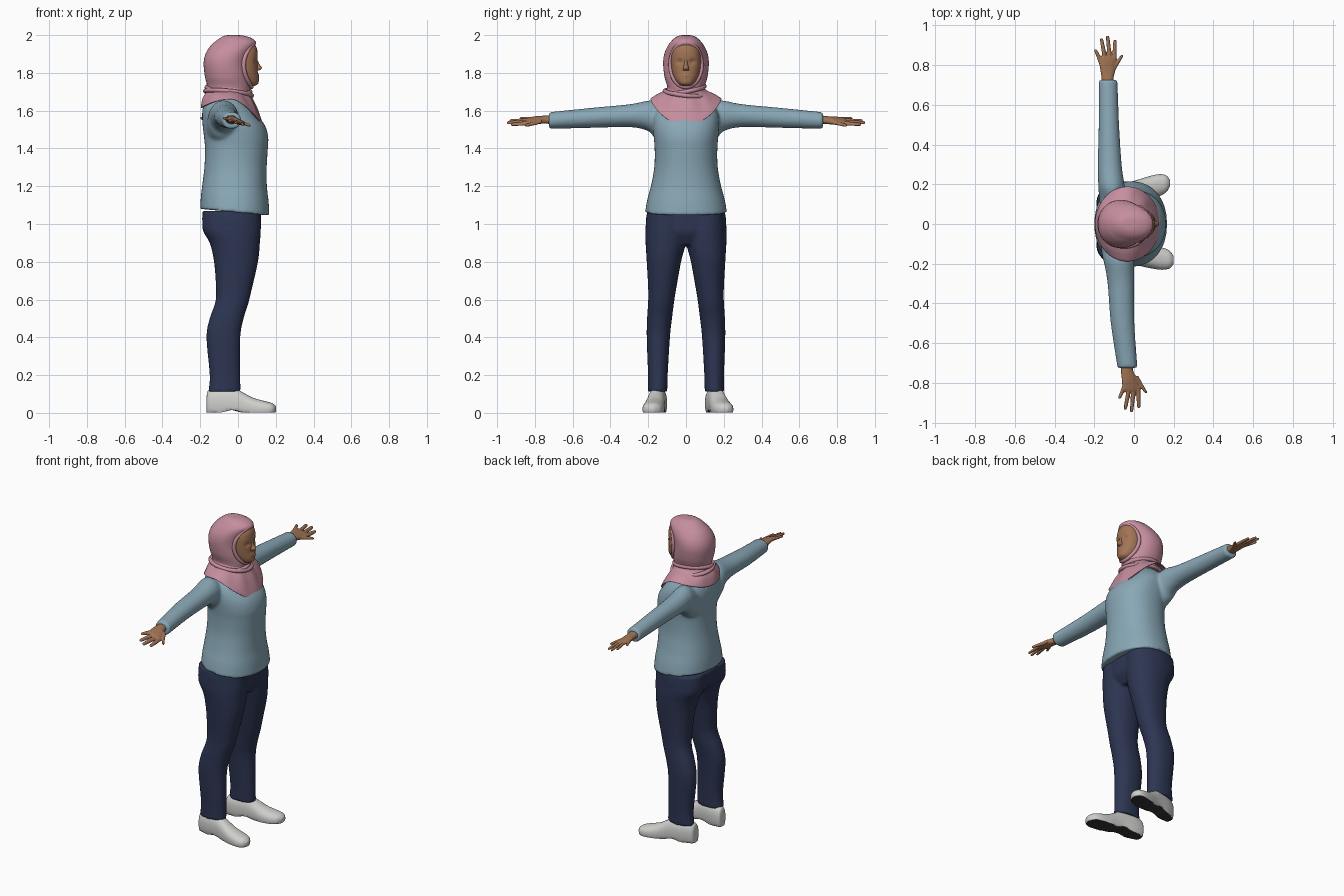
import bpy, bmesh, math
from mathutils import Vector

if "Cube" in bpy.data.objects:
    bpy.data.objects.remove(bpy.data.objects["Cube"])

def mat(name, c):
    m = bpy.data.materials.new(name)
    m.diffuse_color = (*c, 1)
    m.use_nodes = True
    m.node_tree.nodes["Principled BSDF"].inputs["Base Color"].default_value = m.diffuse_color
    return m

PINK = mat("rose cloth", (0.56, 0.27, 0.34))
BLUE = mat("pale blue knit", (0.25, 0.39, 0.47))
NAVY = mat("navy denim", (0.026, 0.036, 0.085))
SKIN = mat("brown skin", (0.36, 0.175, 0.09))
WHITE = mat("off white leather", (0.62, 0.62, 0.60))
SOLE = mat("dark sole", (0.035, 0.033, 0.033))

def spline(rows, n):
    """Smoothly interpolate rows of numbers."""
    out = []
    for i in range(len(rows) - 1):
        p0, p1, p2, p3 = (rows[max(0, min(len(rows) - 1, i + k))] for k in (-1, 0, 1, 2))
        for j in range(n):
            t = j / n
            out.append([0.5 * (2 * b + (c - a) * t + (2 * a - 5 * b + 4 * c - d) * t * t
                        + (3 * b - a - 3 * c + d) * t ** 3) for a, b, c, d in zip(p0, p1, p2, p3)])
    return out + [list(rows[-1])]

def loft(bm, axis, rows, segs=32, power=2.0, n=5, warp=None, caps=True):
    """Rows are (position, a0, a1, b0, b1): the bounds of each rounded section."""
    rings = []
    for t, a0, a1, b0, b1 in spline(rows, n):
        ring = []
        for k in range(segs):
            th = 2 * math.pi * k / segs
            c, s = math.cos(th), math.sin(th)
            a = (a0 + a1) / 2 + (a1 - a0) / 2 * math.copysign(abs(c) ** (2 / power), c)
            b = (b0 + b1) / 2 + (b1 - b0) / 2 * math.copysign(abs(s) ** (2 / power), s)
            v = Vector({'x': (t, a, b), 'y': (a, t, b), 'z': (a, b, t)}[axis])
            if warp:
                warp(v)
            ring.append(bm.verts.new(v))
        rings.append(ring)
    for r, q in zip(rings, rings[1:]):
        for k in range(segs):
            bm.faces.new((r[k], r[(k + 1) % segs], q[(k + 1) % segs], q[k]))
    if caps:
        bm.faces.new(rings[0])
        bm.faces.new(rings[-1])

def finish(name, bm, *mats, voxel=0, smooth=4):
    bmesh.ops.recalc_face_normals(bm, faces=bm.faces)
    me = bpy.data.meshes.new(name)
    bm.to_mesh(me)
    bm.free()
    ob = bpy.data.objects.new(name, me)
    bpy.context.collection.objects.link(ob)
    for m in mats:
        me.materials.append(m)
    me.shade_smooth()
    me.set_sharp_from_angle(angle=math.radians(50))
    if voxel:
        r = ob.modifiers.new("merge", 'REMESH')
        r.mode, r.voxel_size, r.use_smooth_shade = 'VOXEL', voxel, True
        s = ob.modifiers.new("soften", 'SMOOTH')
        s.factor, s.iterations = 0.5, smooth
    return ob

def sym(z, x0, x1, w):
    return (z, x0, x1, -w, w)

def clamp(t):
    return max(0.0, min(1.0, t))

# sweater: torso and two sleeves merged
def hem(v):
    v.z += 0.035 * clamp((1.2 - v.z) / 0.15) * clamp((0.165 - v.x) / 0.36)
bm = bmesh.new()
loft(bm, 'z', [sym(*r) for r in (
    (1.045, -.2, .167, .217), (1.12, -.197, .162, .205), (1.2, -.19, .153, .186),
    (1.3, -.178, .152, .168), (1.4, -.175, .158, .166), (1.46, -.18, .16, .171),
    (1.52, -.187, .144, .175), (1.58, -.19, .1, .172), (1.63, -.182, .06, .145),
    (1.68, -.15, .02, .09))], 48, 2.2, warp=hem)
for s, x in ((1, ((-.17, -.02), (-.178, -.04), (-.18, -.048), (-.182, -.062), (-.178, -.075), (-.178, -.083))),
             (-1, ((-.17, 0), (-.16, 0), (-.15, 0), (-.133, 0), (-.117, .002), (-.083, .018)))):
    z = ((.08, 1.40, 1.62), (.16, 1.45, 1.65), (.2, 1.492, 1.653), (.3, 1.513, 1.634), (.5, 1.509, 1.615), (.725, 1.503, 1.592))
    loft(bm, 'y', [(s * y, a, b, lo, hi) for (y, lo, hi), (a, b) in zip(z, x)])
finish("sweater", bm, BLUE, voxel=0.009)

# trousers: two legs and a pelvis merged
LEG = [(.112, -.157, .014, .099, .201), (.2, -.15, .012, .097, .201), (.4, -.167, .012, .085, .208),
       (.5, -.15, .03, .074, .206), (.58, -.122, .055, .064, .201), (.65, -.116, .072, .053, .2),
       (.8, -.127, .106, .026, .208), (.9, -.15, .116, .0, .214), (.97, -.187, .121, -.005, .215),
       (1.07, -.187, .121, -.005, .206)]
bm = bmesh.new()
for s in (1, -1):
    loft(bm, 'z', [(z, a, b, s * c, s * d) for z, a, b, c, d in LEG], 32, 2.2)
loft(bm, 'z', [sym(.89, -.1, .08, .1), sym(.95, -.165, .115, .19), sym(1.0, -.188, .12, .213), sym(1.07, -.188, .12, .205)], 40, 2.3)
finish("trousers", bm, NAVY, voxel=0.008)

# shoes with dark soles
for s, dx, toe, name in ((1, -.02, .2, "left_shoe"), (-1, 0, .178, "right_shoe")):
    def place(v):
        arch = 0.014 * math.exp(-((v.x + .03) / .04) ** 2)
        v.z = max(v.z, 0.001 + arch)
        t = (v.x + .13) / .3
        v.y += s * (.142 + (toe - .142) * t)
        v.x += dx * clamp(t)
    bm = bmesh.new()
    loft(bm, 'x', [(-.166, -.022, .022, .0, .09), (-.155, -.036, .036, -.02, .12), (-.1, -.046, .046, -.03, .132),
                   (-.02, -.047, .047, -.03, .13), (.03, -.05, .05, -.03, .106), (.08, -.055, .055, -.03, .08),
                   (.14, -.056, .056, -.025, .063), (.18, -.044, .044, -.015, .052), (.2, -.018, .018, .005, .036)],
         32, 2.3, warp=place)
    ob = finish(name, bm, WHITE, SOLE)
    for p in ob.data.polygons:
        if p.normal.z < -0.7 and p.center.z < 0.03:
            p.material_index = 1

# hands: palm, four fingers and thumb merged
for s, w, c, name in ((1, -.133, -.13, "left_hand"), (-1, -.035, -.01, "right_hand")):
    def tilt(v):
        v.z -= 0.3 * (v.x - c) * clamp((abs(v.y) - .71) / .08) + 0.07 * (abs(v.y) - .74)
    def sec(y, x, r, h):
        return (s * y, x - r, x + r, 1.55 - h, 1.55 + h)
    bm = bmesh.new()
    loft(bm, 'y', [sec(.70, w, .03, .025), sec(.74, w, .031, .021), sec(.78, (w + c) / 2, .039, .018),
                   sec(.83, c - .003, .045, .014), sec(.845, c - .003, .04, .009)], 24, 2.3, warp=tilt)
    for b, bx, t, tx in ((.81, -.036, .88, -.063), (.82, -.014, .935, -.034), (.82, .01, .948, -.003),
                         (.82, .032, .927, .034), (.765, .02, .852, .07)):
        m = (b + t) / 2
        loft(bm, 'y', [sec(b, c + bx, .0115, .011), sec(m, c + (bx + tx) / 2, .0105, .010),
                       sec(t - .008, c + tx * .95 + bx * .05, .0085, .008), sec(t, c + tx, .004, .004)], 12, warp=tilt)
    finish(name, bm, SKIN, voxel=0.0035, smooth=2)

# face with eye sockets, nose and lips
def sockets(v):
    if v.x > 0.03:
        v.x -= .010 * math.exp(-((abs(v.y) - .033) / .016) ** 2 - ((v.z - 1.858) / .012) ** 2)
        v.x += .005 * math.exp(-(v.y / .022) ** 2 - ((v.z - 1.787) / .010) ** 2)
bm = bmesh.new()
loft(bm, 'z', [sym(1.73, .0, .085, .03), sym(1.742, -.02, .106, .044), sym(1.765, -.04, .110, .06),
               sym(1.80, -.05, .105, .073), sym(1.85, -.05, .103, .079), sym(1.9, -.05, .104, .078),
               sym(1.935, -.05, .098, .068), sym(1.965, -.05, .08, .045)], 64, 2.2, n=7, warp=sockets)
finish("face", bm, SKIN)
bm = bmesh.new()
loft(bm, 'z', [sym(1.868, .085, .104, .008), sym(1.845, .085, .114, .010), sym(1.825, .085, .127, .015), sym(1.812, .085, .112, .015)], 20)
finish("nose", bm, SKIN)

# headscarf hood
bm = bmesh.new()
loft(bm, 'z', [sym(*r) for r in (
    (1.64, -.17, .06, .11), (1.69, -.163, .062, .098), (1.73, -.163, .066, .1), (1.78, -.175, .06, .114),
    (1.85, -.182, .052, .121), (1.9, -.172, .065, .115), (1.94, -.148, .088, .098), (1.965, -.122, .094, .08),
    (1.985, -.095, .07, .06), (1.997, -.07, .03, .036), (2.0, -.05, 0, .015))], 48, 2.1)
finish("headscarf_hood", bm, PINK)

# headscarf collar draped over the shoulders
def drape(v):
    k = clamp((1.715 - v.z) / .095)
    th = math.atan2(v.y / .185, (v.x + .035) / .16)
    fold = 0.003 * math.sin(9 * th) * math.sin(k * math.pi)
    v.x += fold
    v.z += k * (.045 * math.sin(th) ** 2 - .092 * max(0, math.cos(th)) ** 1.5)
bm = bmesh.new()
loft(bm, 'z', [sym(1.735, -.16, .06, .095), sym(1.70, -.168, .068, .11), sym(1.665, -.186, .1, .15),
               sym(1.62, -.197, .131, .187), sym(1.615, -.19, .122, .18)], 64, 2.0, warp=drape, caps=False)
finish("headscarf_collar", bm, PINK)

# headscarf rim around the face and wraps around the neck
def cord(name, pts, r):
    cu = bpy.data.curves.new(name, 'CURVE')
    cu.dimensions, cu.bevel_depth, cu.bevel_resolution = '3D', r, 3
    sp = cu.splines.new('POLY')
    sp.points.add(len(pts) - 1)
    for p, q in zip(sp.points, pts):
        p.co = (*q, 1)
    sp.use_cyclic_u = True
    sp.use_smooth = True
    cu.materials.append(PINK)
    bpy.context.collection.objects.link(bpy.data.objects.new(name, cu))
turn = [2 * math.pi * k / 48 for k in range(48)]
cord("headscarf_rim", [(.03 + (.055 if math.cos(t) > 0 else .042) * math.cos(t) ** 2,
                        .083 * math.sin(t), 1.843 + .117 * math.cos(t)) for t in turn], .0115)
for i, lean in enumerate((.018, -.012)):
    cord("headscarf_wrap_%d" % (i + 1), [(-.05 + (.115 + .008 * i) * math.cos(t), (.098 + .014 * i) * math.sin(t),
         1.712 - .02 * i - .012 * math.cos(t) + lean * math.sin(t)) for t in turn], .012)
